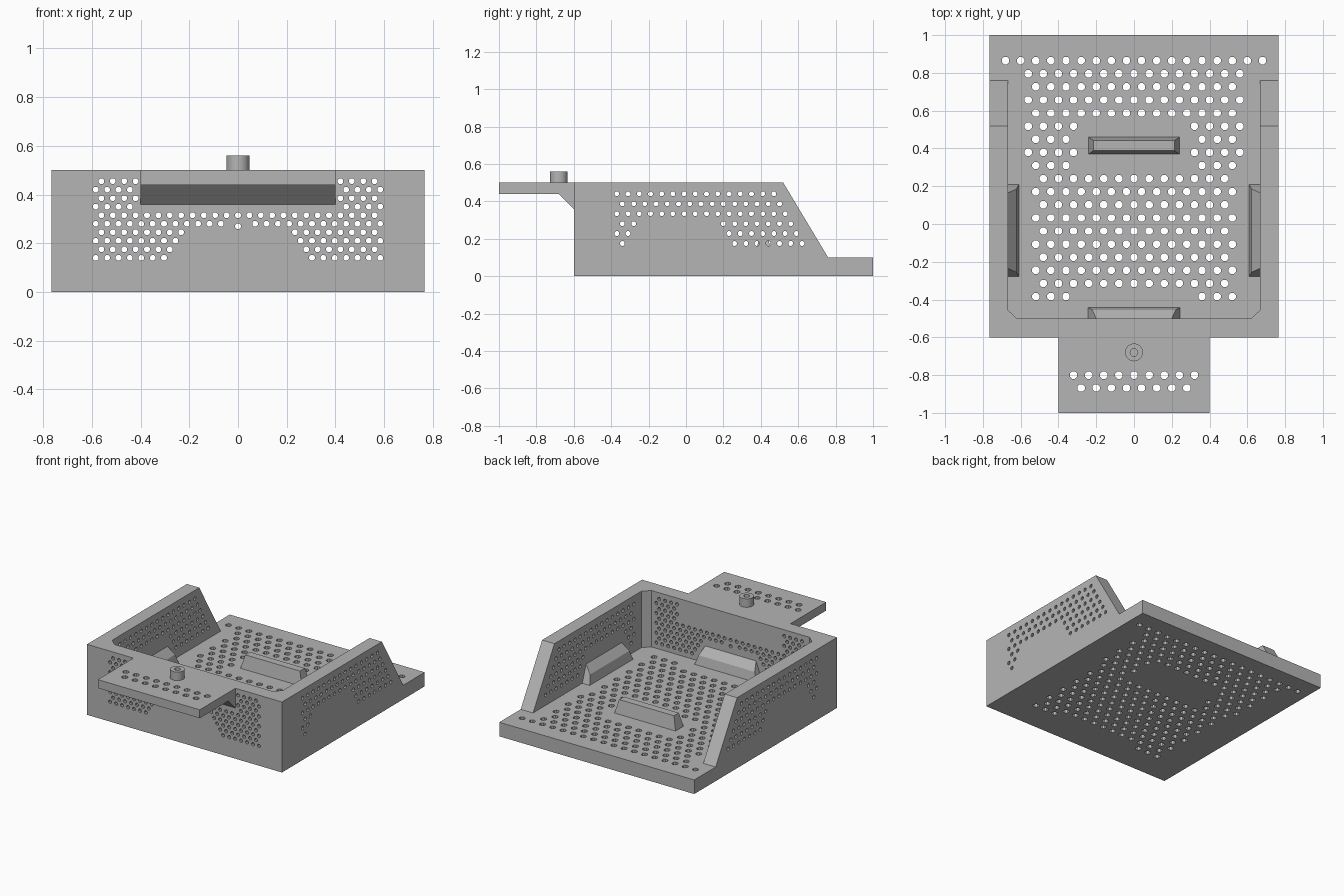
import bpy, bmesh, math
from mathutils import Matrix

cube = bpy.data.objects.get("Cube")
if cube:
    bpy.data.objects.remove(cube, do_unlink=True)

grey = bpy.data.materials.new("plain_grey")
grey.use_nodes = True
grey.diffuse_color = (0.46, 0.46, 0.46, 1)
grey.node_tree.nodes["Principled BSDF"].inputs["Base Color"].default_value = grey.diffuse_color


def finish(bm, name):
    bmesh.ops.recalc_face_normals(bm, faces=bm.faces[:])
    mesh = bpy.data.meshes.new(name)
    bm.to_mesh(mesh)
    bm.free()
    mesh.materials.append(grey)
    obj = bpy.data.objects.new(name, mesh)
    bpy.context.collection.objects.link(obj)
    return obj


def add_prism(bm, outline, axis, lo, hi):
    """Extrude a flat outline along an axis."""
    place = {"x": lambda u, v, w: (w, u, v),
             "y": lambda u, v, w: (u, w, v),
             "z": lambda u, v, w: (u, v, w)}[axis]
    a, b = [[bm.verts.new(place(u, v, w)) for u, v in outline] for w in (lo, hi)]
    bm.faces.new(a)
    bm.faces.new(b)
    for i in range(len(a)):
        j = (i + 1) % len(a)
        bm.faces.new((a[i], a[j], b[j], b[i]))


def add_holes(bm, centres, radius, axis, lo, hi, sides=8):
    for u, v in centres:
        ring = [(u + radius * math.cos(math.tau * (k + 0.5) / sides),
                 v + radius * math.sin(math.tau * (k + 0.5) / sides)) for k in range(sides)]
        add_prism(bm, ring, axis, lo, hi)


def cut(obj, bm):
    """Subtract the cutter mesh from the object."""
    cutter = finish(bm, "cutter")
    cutter.hide_render = True
    mod = obj.modifiers.new("cut", "BOOLEAN")
    mod.operation, mod.solver, mod.object = "DIFFERENCE", "EXACT", cutter
    deps = bpy.context.evaluated_depsgraph_get()
    mesh = bpy.data.meshes.new_from_object(obj.evaluated_get(deps))
    obj.modifiers.clear()
    obj.data = mesh
    bpy.data.objects.remove(cutter, do_unlink=True)


def row(pitch, half, limit):
    """Evenly spaced positions about zero, shifted half a pitch if asked."""
    return [(k + half) * pitch for k in range(-15, 15) if abs((k + half) * pitch) < limit]


# Tray: side profile across the full width, then hollowed
bm = bmesh.new()
add_prism(bm, [(-0.6, 0), (1, 0), (1, 0.1), (0.76, 0.1), (0.52, 0.5), (-0.6, 0.5)], "x", -0.765, 0.765)
tray = finish(bm, "tray")
bm = bmesh.new()
add_prism(bm, [(-0.62, -0.5), (0.62, -0.5), (0.668, -0.455), (0.668, 1.1),
               (-0.668, 1.1), (-0.668, -0.455)], "z", 0.1, 0.7)
cut(tray, bm)

# Floor vents
floor = []
for i in range(19):
    y = 0.865 - 0.0694 * i
    limit = 0.7 if i == 0 else 0.57 if y > 0.3 else 0.53
    floor += [(x, y) for x in row(0.08, 0.5 * (i % 2 == 0), limit)
              if abs(x) > 0.3 or not (5 <= i <= 8 or i == 18)]

# Front wall vents, kept clear of the shelf and the clip
front = [(0, 0.27)]
for i in range(10):
    inner = 0.41 if i < 4 else (-1, 0.04)[i - 4] if i < 6 else 0.225 + 0.022 * (i - 6)
    front += [(x, 0.455 - 0.035 * i) for x in row(0.0467, 0.5 * (i % 2), 0.6) if abs(x) > inner]

# Side wall vents, following the sloped edge
side = []
for i in range(6):
    z = 0.44 - 0.053 * i
    edge = 0.52 + 0.6 * (0.5 - z) - 0.05
    shift = 0.03 * (i - 3)
    for k in range(18):
        y = -0.37 + 0.03 * (i % 2) + 0.06 * k
        if y < edge and (i < 3 or not -0.265 - shift < y < 0.185 + shift):
            side.append((y, z))

bm = bmesh.new()
add_holes(bm, floor, 0.021, "z", -0.05, 0.15)
add_holes(bm, front, 0.0125, "y", -0.65, -0.45)
for s in (-1, 1):
    add_holes(bm, side, 0.0135, "x", s * 0.72 - 0.09, s * 0.72 + 0.09)
cut(tray, bm)

# Front shelf with angled support underneath
bm = bmesh.new()
add_prism(bm, [(-1, 0.44), (-0.68, 0.44), (-0.6, 0.36), (-0.6, 0.5), (-1, 0.5)], "x", -0.4, 0.4)
shelf = finish(bm, "front_shelf")
bm = bmesh.new()
add_holes(bm, [(x, -0.8) for x in row(0.08, 0, 0.33)] +
          [(x, -0.868) for x in row(0.08, 0.5, 0.3)], 0.021, "z", 0.4, 0.55)
cut(shelf, bm)

# Hollow peg on the shelf
bm = bmesh.new()
outline = [bm.verts.new((r, 0, z)) for r, z in ((0.047, 0.5), (0.047, 0.56), (0.02, 0.56), (0.02, 0.5))]
edges = [bm.edges.new(pair) for pair in zip(outline, outline[1:])]
bmesh.ops.spin(bm, geom=outline + edges, axis=(0, 0, 1), cent=(0, 0, 0),
               angle=math.tau, steps=32, use_duplicate=False)
bmesh.ops.remove_doubles(bm, verts=bm.verts[:], dist=0.0005)
bmesh.ops.translate(bm, verts=bm.verts[:], vec=(0, -0.68, 0))
peg = finish(bm, "shelf_peg")
bpy.ops.object.select_all(action="DESELECT")
peg.select_set(True)
bpy.context.view_layer.objects.active = peg
bpy.ops.object.shade_smooth_by_angle(angle=math.radians(30))


def tapered_block(name, rings, place):
    """Stack of rectangles (half width, back, front, height) joined into a block."""
    bm = bmesh.new()
    loops = [[bm.verts.new(p) for p in ((-w, b, z), (w, b, z), (w, f, z), (-w, f, z))]
             for w, b, f, z in rings]
    bm.faces.new(loops[0])
    bm.faces.new(loops[-1])
    for low, high in zip(loops, loops[1:]):
        for i in range(4):
            j = (i + 1) % 4
            bm.faces.new((low[i], low[j], high[j], high[i]))
    bm.transform(place)
    finish(bm, name)


# Floor bar and the three wall clips
tapered_block("floor_bar", [(0.24, -0.045, 0.045, 0.1), (0.215, -0.027, 0.027, 0.195)],
              Matrix.Translation((0, 0.415, 0)))
clip = [(0.243, -0.01, 0.058, 0.1), (0.22, -0.01, 0.045, 0.165), (0.2, -0.01, 0, 0.22)]
for name, spot, turn in (("front_clip", (0, -0.5, 0), 0),
                         ("left_clip", (0.668, -0.035, 0), 90),
                         ("right_clip", (-0.668, -0.035, 0), -90)):
    tapered_block(name, clip, Matrix.Translation(spot) @ Matrix.Rotation(math.radians(turn), 4, "Z"))
